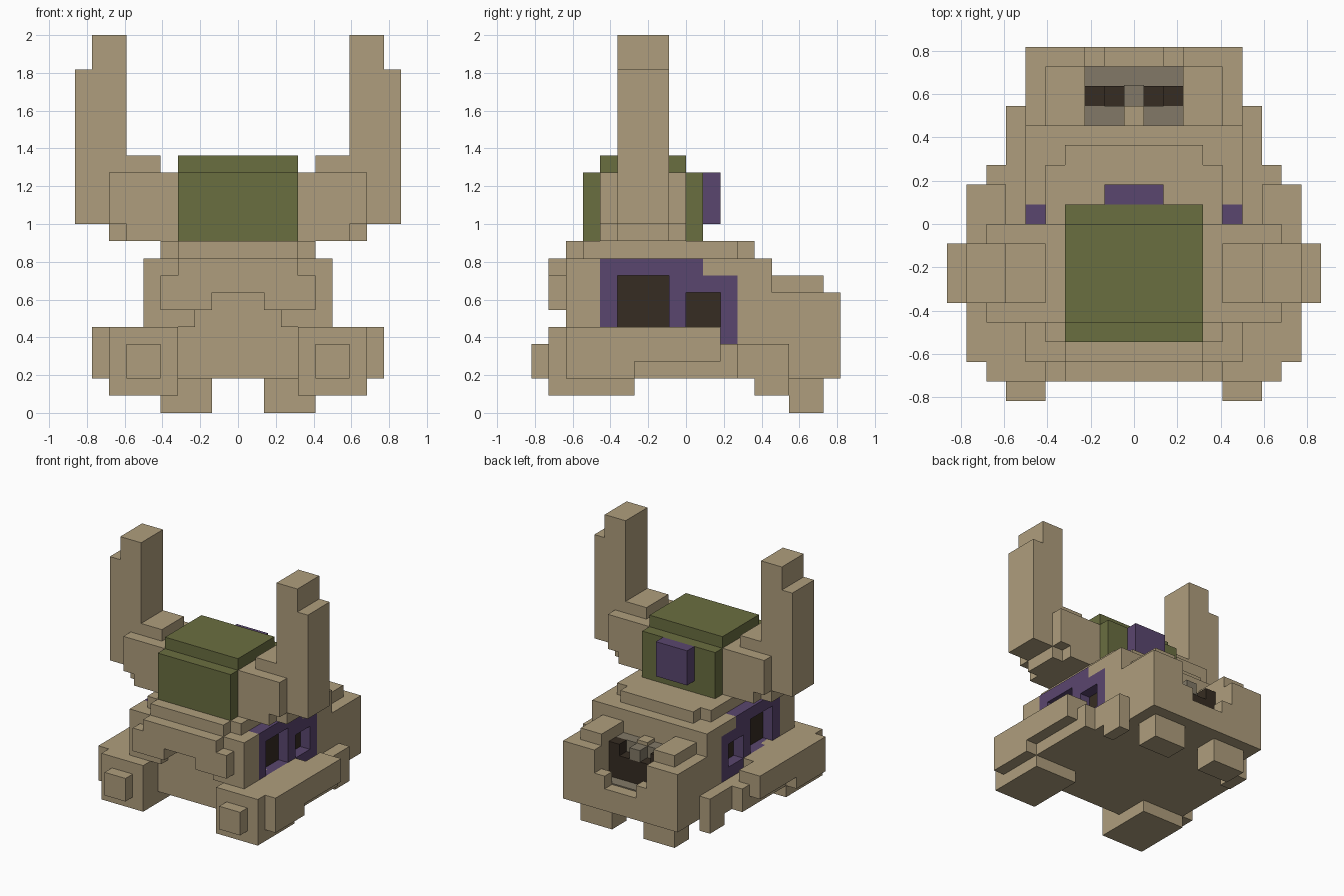
import bpy, bmesh

if "Cube" in bpy.data.objects:
    bpy.data.objects.remove(bpy.data.objects["Cube"])

U = 2 / 22  # one block


def material(name, rgb):
    m = bpy.data.materials.new(name)
    lin = [((c / 255 + 0.055) / 1.055) ** 2.4 for c in rgb]
    m.diffuse_color = (*lin, 1)
    m.use_nodes = True
    m.node_tree.nodes["Principled BSDF"].inputs["Base Color"].default_value = m.diffuse_color
    return m


TAN = material("tan", (175, 158, 125))
GREEN = material("green", (106, 110, 64))
PURPLE = material("purple", (90, 70, 111))
DARK = material("dark_brown", (54, 44, 34))
GREY = material("grey_brown", (130, 121, 103))


def part(name, mat, boxes, mirror=False):
    """Boxes given in blocks as (x0, x1, y0, y1, z0, z1)."""
    bm = bmesh.new()
    sides = (1, -1) if mirror else (1,)
    for x0, x1, y0, y1, z0, z1 in boxes:
        for s in sides:
            cube = bmesh.ops.create_cube(bm, size=1)["verts"]
            for v in cube:
                v.co = (s * (x0 + x1) / 2 + v.co.x * (x1 - x0),
                        (y0 + y1) / 2 + v.co.y * (y1 - y0),
                        (z0 + z1) / 2 + v.co.z * (z1 - z0))
                v.co *= U
    me = bpy.data.meshes.new(name)
    bm.to_mesh(me)
    bm.free()
    me.materials.append(mat)
    ob = bpy.data.objects.new(name, me)
    bpy.context.collection.objects.link(ob)
    return ob


# Main hull with stepped top plate
part("hull", TAN, [
    (-4.5, 4.5, -6, 5, 2, 9),
    (-5.5, 5.5, 3, 5, 2, 9),
    (-4.5, 4.5, -6, 3, 9, 10),
    (-3.5, 3.5, -7, 4, 9, 10),
])
part("hull_sides", TAN, [
    (4.5, 5.5, -7, -5, 5, 9),
    (4.5, 5.5, 1, 3, 8, 9),
    (4.5, 5.5, -5, 3, 2, 4),
], True)

# Front wall and brow, arched over the recess
part("front_wall", TAN, [(2.5, 4.5, -7, -6, 5, 7), (1.5, 2.5, -7, -6, 6, 7)], True)
part("front_wall_top", TAN, [(-4.5, 4.5, -7, -6, 7, 9)])
part("brow", TAN, [(-4.5, 4.5, -8, -7, 7, 8), (-3.5, 3.5, -8, -7, 8, 9)])
part("brow_ends", TAN, [(1.5, 4.5, -8, -7, 6, 7)], True)

# Rear hull around the open cavity
part("rear_hull", TAN, [(-5.5, 5.5, 5, 9, 2, 3.9), (-0.5, 0.5, 5, 6, 7, 7.3)])
part("rear_hull_sides", TAN, [
    (2.5, 5.5, 5, 9, 3.9, 7),
    (2.5, 4.5, 5, 8, 7, 8),
    (1.5, 2.5, 8, 9, 3.9, 5),
], True)
part("cavity_lining", GREY, [
    (-2.5, 2.5, 7, 8, 3.9, 4),
    (-2.5, 2.5, 5, 6, 3.9, 7),
    (-0.5, 0.5, 6, 7.05, 6, 7),
])
part("cavity_core", DARK, [(-2.5, 2.5, 6, 7, 3.9, 6)])
part("cavity_core_posts", DARK, [(1.5, 2.5, 6, 7, 6, 7)], True)

# Purple side frames with recessed dark windows
part("side_frame", PURPLE, [
    (4.5, 5.5, -5, 3, 4, 5),
    (4.5, 5.5, -5, -4, 5, 9),
    (4.5, 5.5, -4, 1, 8, 9),
    (4.5, 5.5, -1, 0, 5, 8),
    (4.5, 5.5, 0, 2, 7, 8),
    (4.5, 5.5, 2, 3, 5, 8),
], True)
part("side_window", DARK, [(4.5, 4.58, -4, -1, 5, 8), (4.5, 4.58, 0, 2, 5, 7)], True)

# Legs and feet
part("front_leg", TAN, [
    (3.5, 7.5, -8, -3, 1, 5),
    (5.5, 7.5, -3, 0, 2, 5),
    (6.5, 7.5, 0, 2, 2, 5),
    (5.5, 6.5, 0, 3, 2, 4),
    (6.5, 7.5, 2, 3, 2, 4),
    (7.5, 8.5, -7, -3, 2, 5),
    (7.5, 8.5, -3, 2, 3, 5),
], True)
part("front_toe", TAN, [(4.5, 6.5, -9, -8, 2, 4)], True)
part("rear_skirt", TAN, [(5.5, 6.5, 3, 4, 2, 4), (5.5, 6.5, 4, 6, 1, 4)], True)
part("rear_leg", TAN, [(1.5, 4.5, 6, 8, 0, 2)], True)

# Head
part("head", GREEN, [(-3.5, 3.5, -6, 1, 10, 14), (-3.5, 3.5, -5, 0, 14, 15)])
part("head_back_panel", PURPLE, [(-1.5, 1.5, 1, 2, 11, 14)])

# Arms and upright horns
part("arm", TAN, [
    (3.5, 7.5, -5, 0, 11, 14),
    (3.5, 6.5, -5, 0, 10, 11),
    (6.5, 7.5, -4, -1, 10, 11),
    (4.5, 6.5, -4, -1, 14, 15),
], True)
part("horn", TAN, [(6.5, 9.5, -4, -1, 11, 20), (6.5, 8.5, -4, -1, 20, 22)], True)
